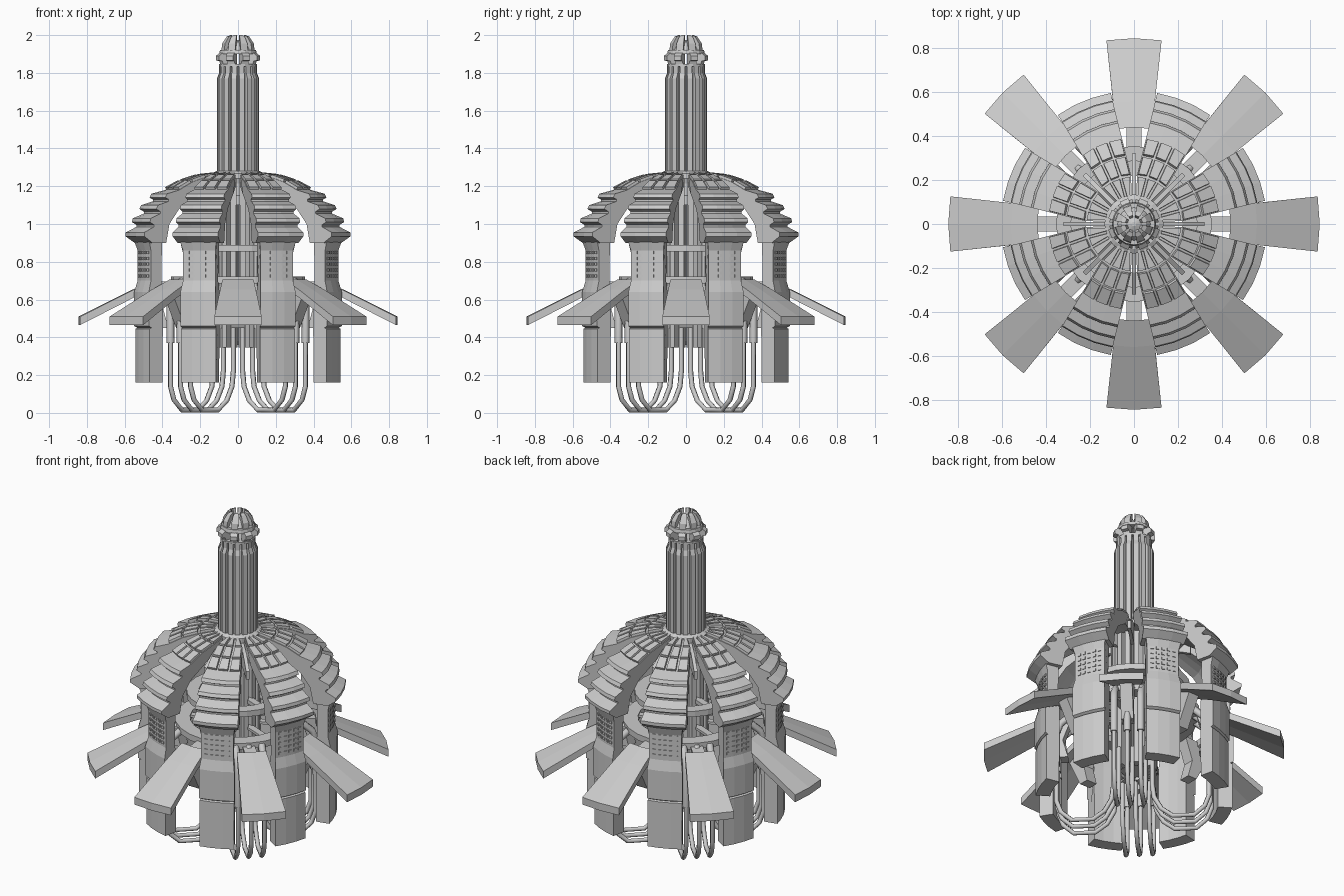
import bpy, bmesh, math
from mathutils import Matrix

if "Cube" in bpy.data.objects:
    bpy.data.objects.remove(bpy.data.objects["Cube"])

def link(name, mesh):
    ob = bpy.data.objects.new(name, mesh)
    bpy.context.collection.objects.link(ob)
    return ob

def repeat(name, data, n, start):
    """Place n copies of one mesh or curve around the z axis."""
    for k in range(n):
        link(f"{name}_{k + 1}", data).rotation_euler.z = start + k * math.tau / n

def sweep(name, profile, cols=3, tiles=()):
    """Solid arc segment along +x: closed profile of (radius, z, half width)."""
    bm = bmesh.new()
    rows = []
    for r, z, hw in profile:
        row = []
        for c in range(cols + 1):
            a = (2 * c / cols - 1) * hw / r
            row.append(bm.verts.new((r * math.cos(a), r * math.sin(a), z)))
        rows.append(row)
    raised = []
    for i, row in enumerate(rows):
        nxt = rows[(i + 1) % len(rows)]
        for c in range(cols):
            f = bm.faces.new((row[c], row[c + 1], nxt[c + 1], nxt[c]))
            if i in tiles:
                raised.append(f)
    bm.faces.new([r[0] for r in rows])
    bm.faces.new([r[-1] for r in reversed(rows)])
    bmesh.ops.recalc_face_normals(bm, faces=bm.faces)
    if raised:
        bmesh.ops.inset_individual(bm, faces=raised, thickness=0.007, depth=0)
        bmesh.ops.inset_individual(bm, faces=raised, thickness=0.002, depth=0.014)
    me = bpy.data.meshes.new(name)
    bm.to_mesh(me)
    bm.free()
    return me

def lathe(name, profile, sides, closed=False):
    """Spin a (radius, z) profile; open profiles get end caps."""
    bm = bmesh.new()
    rings = [[bm.verts.new((r * math.cos(k * math.tau / sides), r * math.sin(k * math.tau / sides), z))
              for k in range(sides)] for r, z in profile]
    n = len(rings)
    for i in range(n if closed else n - 1):
        a, b = rings[i], rings[(i + 1) % n]
        for k in range(sides):
            j = (k + 1) % sides
            bm.faces.new((a[k], a[j], b[j], b[k]))
    if not closed:
        bm.faces.new(rings[0])
        bm.faces.new(rings[-1])
    bmesh.ops.recalc_face_normals(bm, faces=bm.faces)
    me = bpy.data.meshes.new(name)
    bm.to_mesh(me)
    bm.free()
    return link(name, me)

def tube(name, path, offsets, radius):
    """Parallel pipes in the xz plane, spaced along y."""
    cu = bpy.data.curves.new(name, 'CURVE')
    cu.dimensions = '3D'
    cu.bevel_depth = radius
    cu.bevel_resolution = 1
    cu.use_fill_caps = True
    for y in offsets:
        sp = cu.splines.new('POLY')
        sp.points.add(len(path) - 1)
        for p, (r, z) in zip(sp.points, path):
            p.co = (r, y, z, 1)
    return cu

E = math.pi / 8  # pillars sit halfway between the flaps

# Stepped dome sectors with tapering gaps between them
def sector_width(r):
    gap = max(0.012, 0.02 + 0.242 * (r - 0.25))
    return r * (E - math.asin(gap / r))

dome = [(.555, .90), (.605, .935), (.605, .955), (.545, .985),
        (.545, .995), (.57, 1.01), (.565, 1.03), (.505, 1.055),
        (.505, 1.065), (.53, 1.08), (.52, 1.10), (.455, 1.12),
        (.455, 1.13), (.475, 1.14), (.465, 1.16), (.39, 1.18),
        (.31, 1.222), (.22, 1.25), (.11, 1.262),
        (.11, 1.20), (.27, 1.16), (.39, 1.08), (.45, 1.0), (.47, .90)]
repeat("dome_sector", sweep("dome_sector", [(r, z, sector_width(r)) for r, z in dome],
                            3, (15, 16, 17)), 8, E)

# Rib inside each dome gap
rib = [(.10, 1.25), (.22, 1.215), (.32, 1.15), (.32, 1.10), (.22, 1.12), (.10, 1.12)]
repeat("gap_rib", sweep("gap_rib", [(r, z, .01) for r, z in rib], 1), 8, 0)

# Pillars: lower block, seam and slimmer necked shaft
pillar = [(.556, .16, .10), (.556, .445, .10), (.545, .45, .098), (.562, .46, .102),
          (.562, .64, .102), (.545, .70, .093), (.545, .86, .093), (.56, .905, .103),
          (.48, .905, .088), (.48, .70, .082), (.475, .64, .088), (.475, .16, .086)]
repeat("pillar", sweep("pillar", pillar), 8, E)

# Small studs on the pillar shafts
bm = bmesh.new()
for i in range(5):
    for j in range(5):
        a = (j - 2) * 0.032 / .545
        m = Matrix.Rotation(a, 4, 'Z') @ Matrix.Translation((.541, 0, .725 + i * .031))
        bmesh.ops.create_cube(bm, size=1, matrix=m @ Matrix.Diagonal((.016, .018, .016, 1)))
studs = bpy.data.meshes.new("pillar_studs")
bm.to_mesh(studs)
bm.free()
repeat("pillar_studs", studs, 8, E)

# Sloping flaps and the struts beneath them
flap = [(.44, .705, .083), (.56, .652, .095), (.845, .51, .126),
        (.845, .465, .126), (.56, .61, .095), (.44, .665, .083)]
repeat("flap", sweep("flap", flap, 2), 8, 0)
strut = [(.35, .70), (.45, .69), (.53, .64), (.43, .45), (.37, .45), (.40, .56)]
repeat("flap_strut", sweep("flap_strut", [(r, z, .035) for r, z in strut], 1), 8, 0)

# Central core with vertical bars and two hoops
lathe("core", [(.075, .36), (.085, .38), (.085, 1.24)], 16)
bar = [(.13, .345), (.13, 1.22), (.08, 1.22), (.08, .345)]
repeat("core_bar", sweep("core_bar", [(r, z, .014) for r, z in bar], 1), 16, E / 2)
for nm, r0, r1, z0, z1 in (("upper_hoop", .22, .29, .855, .89), ("lower_hoop", .27, .355, .685, .722)):
    lathe(nm, [(r0, z0), (r1, z0), (r1, z1), (r0, z1)], 24, True)
spoke = [(.28, .70), (.28, .715), (.08, .715), (.08, .70)]
repeat("hoop_spoke", sweep("hoop_spoke", [(r, z, .02) for r, z in spoke], 1), 8, E)
brace = [(.27, .86), (.27, .885), (.08, .885), (.08, .86)]
repeat("hoop_brace", sweep("hoop_brace", [(r, z, .02) for r, z in brace], 1), 8, E)

# U-shaped pipes hanging under the body, three per diagonal
u_path = [(.43, .40), (.43, .14), (.405, .07), (.345, .015), (.225, .015),
          (.16, .065), (.12, .14), (.11, .22), (.11, .45)]
rows = (-.075, 0, .075)
repeat("hanging_pipes", tube("hanging_pipes", u_path, rows, .014), 4, math.pi / 4)
socket = [(.34, .70), (.41, .64), (.43, .58), (.43, .37)]
repeat("pipe_sockets", tube("pipe_sockets", socket, rows, .021), 4, math.pi / 4)

# Fluted tower
lathe("tower_collar", [(.135, 1.24), (.135, 1.268), (.115, 1.28)], 16)
lathe("tower_core", [(.09, 1.22), (.09, 1.79), (.08, 1.83), (.10, 1.835), (.10, 1.848)], 16)
flute = [(.112, 1.25), (.112, 1.77), (.10, 1.80), (.10, 1.84), (.075, 1.84), (.075, 1.25)]
repeat("tower_flute", sweep("tower_flute", [(r, z, .014) for r, z in flute], 1), 16, E / 2)

# Crown: posts with flange blocks, curved ribs and a cap
post = [(.095, 1.84), (.10, 1.862), (.12, 1.866), (.12, 1.89), (.10, 1.905), (.07, 1.905), (.07, 1.84)]
repeat("crown_post", sweep("crown_post", [(r, z, .021) for r, z in post], 1), 8, E)
lathe("crown_ring", [(.065, 1.90), (.10, 1.90), (.095, 1.922), (.065, 1.922)], 16, True)
lathe("crown_cap", [(.075, 1.90), (.075, 1.925), (.055, 1.955), (.01, 1.975)], 16)
claw = [(.09, 1.91, .02), (.085, 1.955, .02), (.06, 1.992, .015), (.04, 2.0, .01),
        (.03, 1.965, .008), (.055, 1.945, .014), (.065, 1.91, .016)]
repeat("crown_rib", sweep("crown_rib", claw, 1), 8, E)
